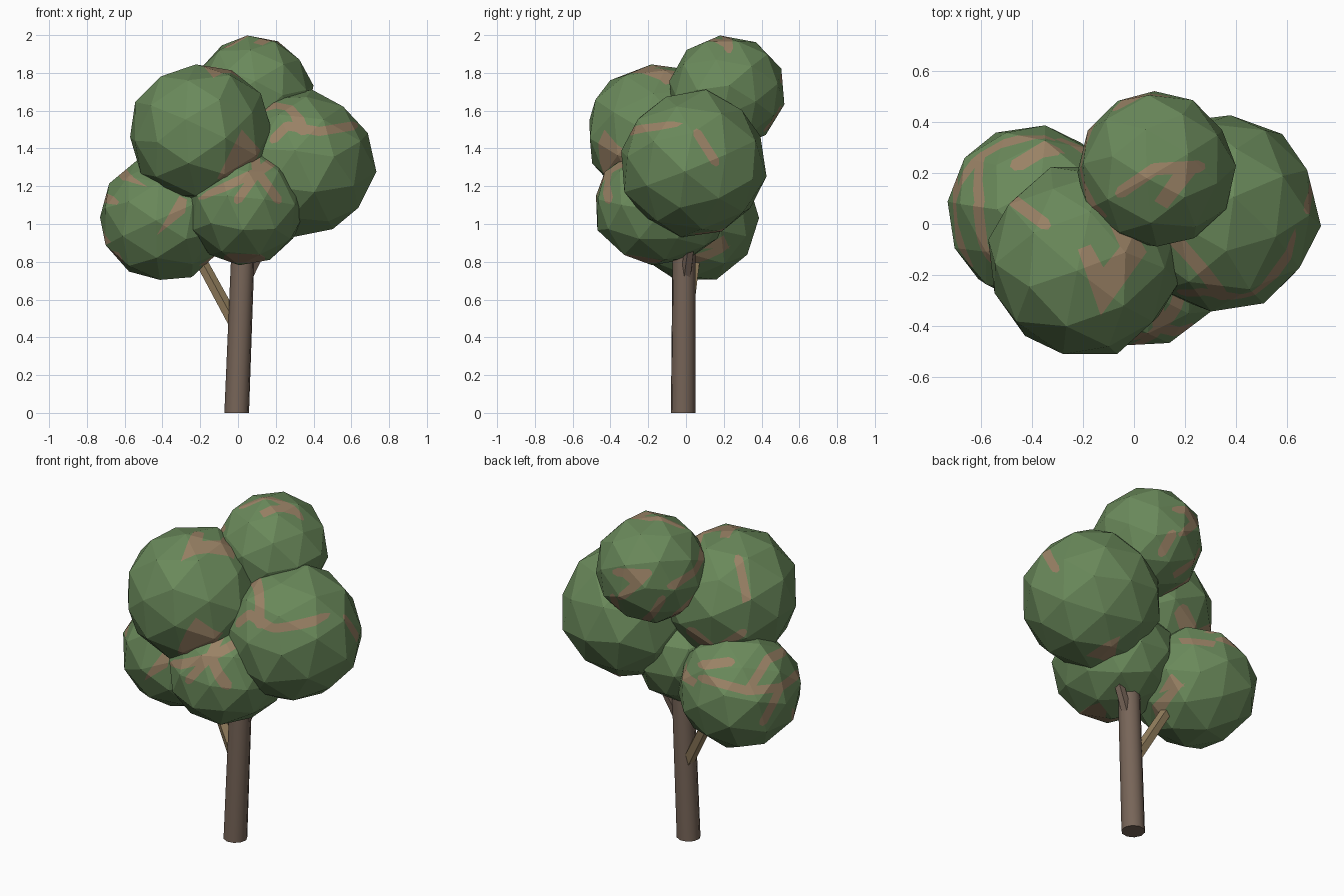
import bpy, bmesh, math, random
from mathutils import Vector, Matrix, Euler

if "Cube" in bpy.data.objects:
    bpy.data.objects.remove(bpy.data.objects["Cube"])

random.seed(4)


def material(name, rgb):
    m = bpy.data.materials.new(name)
    m.diffuse_color = (*rgb, 1)
    m.use_nodes = True
    m.node_tree.nodes["Principled BSDF"].inputs["Base Color"].default_value = m.diffuse_color
    return m


LEAF = material("leaf green", (0.143, 0.25, 0.103))
PATCH = material("twig tan", (0.32, 0.222, 0.13))
BARK = material("bark brown", (0.185, 0.13, 0.098))
BRANCH = material("branch tan", (0.29, 0.21, 0.11))


def add_object(name, bm, mats):
    me = bpy.data.meshes.new(name)
    bm.normal_update()
    bm.to_mesh(me)
    bm.free()
    for m in mats:
        me.materials.append(m)
    ob = bpy.data.objects.new(name, me)
    bpy.context.collection.objects.link(ob)
    return ob


def side(az, el):
    """Right, up and outward axes of a painting direction."""
    a, e = math.radians(az), math.radians(el)
    flat = Vector((math.cos(a), math.sin(a), 0))
    right = Vector((-math.sin(a), math.cos(a), 0))
    z = Vector((0, 0, 1))
    return right, z * math.cos(e) - flat * math.sin(e), flat * math.cos(e) + z * math.sin(e)


FRONT, RIGHT, LEFT, TOP = side(-90, 0), side(0, 0), side(180, 0), side(-90, 90)
FRONT_RIGHT, BACK_LEFT, BACK_RIGHT = side(-45, 20), side(135, 20), side(45, -20)


def patch(bm, axes, pts):
    """Cut a convex outline into the faces turned to one side and colour it."""
    right, up, out = axes
    pts = [Vector(p) for p in pts]
    mid = sum(pts, Vector((0, 0))) / len(pts)
    planes = []
    for a, b in zip(pts, pts[1:] + pts[:1]):
        n2 = Vector(((b - a).y, -(b - a).x)).normalized()
        if n2.dot(mid - a) > 0:
            n2 = -n2
        planes.append((right * a.x + up * a.y, right * n2.x + up * n2.y))
    reach = max((p - mid).length for p in pts) + 0.2
    for co, no in planes:
        bm.normal_update()
        near = []
        for f in bm.faces:
            c = f.calc_center_median()
            if f.normal.dot(out) > 0.05 and (Vector((c.dot(right), c.dot(up))) - mid).length < reach:
                near.append(f)
        geom = set(near) | {e for f in near for e in f.edges} | {v for f in near for v in f.verts}
        bmesh.ops.bisect_plane(bm, geom=list(geom), plane_co=co, plane_no=no, dist=1e-5)
    bm.normal_update()
    for f in bm.faces:
        c = f.calc_center_median()
        if f.normal.dot(out) > 0.05 and all((c - co).dot(no) < 0 for co, no in planes):
            f.material_index = 1


def stroke(bm, axes, path, w=0.024):
    """Twig line: one strip with chamfered ends per path segment."""
    for a, b in zip(path, path[1:]):
        a, b = Vector(a), Vector(b)
        d = (b - a).normalized()
        n = Vector((-d.y, d.x)) * w
        patch(bm, axes, [a + n, a - d * w + n * .4, a - d * w - n * .4, a - n,
                         b - n, b + d * w - n * .4, b + d * w + n * .4, b + n])


def clump(name, centre, radii, strokes=(), patches=()):
    """Faceted leaf ball with its twig marks."""
    bm = bmesh.new()
    bmesh.ops.create_icosphere(bm, subdivisions=2, radius=1)
    turn = Euler([random.uniform(0, 6) for _ in range(3)]).to_matrix()
    for v in bm.verts:
        p = turn @ v.co * random.uniform(0.99, 1.04)
        v.co = Vector(centre) + Vector([p[i] * radii[i] for i in range(3)])
    for axes, path in strokes:
        stroke(bm, axes, path)
    for axes, pts in patches:
        patch(bm, axes, pts)
    add_object(name, bm, [LEAF, PATCH])


# leaf clumps
clump("upper_left_leaves", (-0.195, -0.145, 1.48), (0.375, 0.38, 0.37),
      [(TOP, [(-.47, .09), (-.35, .0)]),
       (BACK_LEFT, [(-.02, 1.2), (.1, 1.085), (.245, 1.18)])],
      [(FRONT, [(.02, 1.5), (-.11, 1.24), (.02, 1.2), (.12, 1.39)]),
       (TOP, [(-.22, -.10), (-.13, -.36), (-.12, -.17), (-.17, -.08)]),
       (TOP, [(-.13, -.36), (.05, -.11), (.0, -.02), (-.12, -.17)]),
       (TOP, [(-.12, .05), (-.05, -.1), (.0, -.02)])])
clump("top_leaves", (0.085, 0.215, 1.695), (0.305, 0.31, 0.305),
      [(TOP, [(-.05, .125), (.08, .215), (.255, .225)]),
       (LEFT, [(-.37, 1.71), (-.2, 1.75), (-.05, 1.81)]),
       (BACK_LEFT, [(-.43, 1.565), (-.28, 1.555), (-.41, 1.43)]),
       (BACK_LEFT, [(-.267, 1.28), (-.2, 1.4)]),
       (BACK_LEFT, [(-.108, 1.295), (.006, 1.386)]),
       (BACK_RIGHT, [(.25, 1.66), (.19, 1.56)])],
      [(TOP, [(.27, .235), (.13, .06), (.08, .09), (.17, .22)]),
       (BACK_LEFT, [(-.44, 1.57), (-.29, 1.557), (-.36, 1.49)])])
clump("right_leaves", (0.34, 0.04, 1.32), (0.385, 0.39, 0.385),
      [(FRONT, [(.19, 1.45), (.26, 1.52), (.43, 1.49), (.61, 1.52)]),
       (FRONT_RIGHT, [(.075, 1.5), (.04, 1.25)]),
       (RIGHT, [(.06, 1.48), (.155, 1.33)])],
      [(BACK_RIGHT, [(-.24, .99), (-.04, 1.08), (-.1, .96)])])
clump("lower_left_leaves", (-0.39, 0.045, 1.025), (0.34, 0.345, 0.33),
      [(BACK_LEFT, [(.01, .945), (.235, .87), (.425, .87), (.545, .92)]),
       (BACK_LEFT, [(.235, .87), (.37, 1.03)]),
       (BACK_LEFT, [(.37, 1.03), (.48, 1.05)]),
       (BACK_LEFT, [(.425, .87), (.32, .69)]),
       (BACK_LEFT, [(.02, 1.017), (.16, 1.03)])],
      [(BACK_LEFT, [(.5, .745), (.585, .66), (.5, .6)]),
       (FRONT, [(-.43, .94), (-.31, 1.15), (-.27, 1.13), (-.28, 1.06)]),
       (FRONT, [(-.71, .87), (-.6, .79), (-.63, .85)]),
       (RIGHT, [(.08, .87), (.2, .94), (.23, .87)]),
       (BACK_RIGHT, [(.245, 1.125), (.455, 1.097), (.44, 1.06), (.27, 1.08)]),
       (BACK_RIGHT, [(.115, .67), (.285, .85), (.19, .82), (.09, .75)])])
clump("lower_front_leaves", (0.035, -0.13, 1.1), (0.315, 0.36, 0.315),
      [(FRONT_RIGHT, [(-.375, 1.03), (-.2, 1.08), (-.01, 1.165)]),
       (FRONT, [(.09, 1.36), (.1, 1.27), (.0, 1.13)]),
       (FRONT, [(.1, 1.28), (.21, 1.13)]),
       (FRONT, [(-.05, .82), (.12, .815)])])


def limb(name, a, b, r1, r2, sides, mat, smooth=False):
    """Straight tapered log between two points."""
    a, b = Vector(a), Vector(b)
    bm = bmesh.new()
    bmesh.ops.create_cone(bm, cap_ends=True, segments=sides, radius1=r1, radius2=r2,
                          depth=(b - a).length)
    rot = (b - a).to_track_quat('Z', 'Y').to_matrix().to_4x4()
    bm.transform(Matrix.Translation((a + b) / 2) @ rot)
    if a.z == 0:  # level foot on the ground
        for v in bm.verts:
            if v.co.z < 0.1:
                v.co.z = 0
    for f in bm.faces:
        f.smooth = smooth and len(f.verts) == 4
    ob = add_object(name, bm, [mat])
    if smooth:
        for e in ob.data.edges:  # crisp rims at both ends
            za, zb = (ob.data.vertices[i].co.z for i in e.vertices)
            e.use_edge_sharp = abs(za - zb) < 0.1


# trunk and branches
limb("trunk", (-0.007, -0.015, 0), (0.028, -0.01, 0.9), 0.066, 0.062, 10, BARK, True)
limb("left_branch", (-0.01, 0.0, 0.46), (-0.26, 0.06, 0.92), 0.036, 0.032, 5, BRANCH)
limb("right_branch", (0.05, 0.0, 0.72), (0.2, 0.04, 1.02), 0.03, 0.025, 5, BARK)
